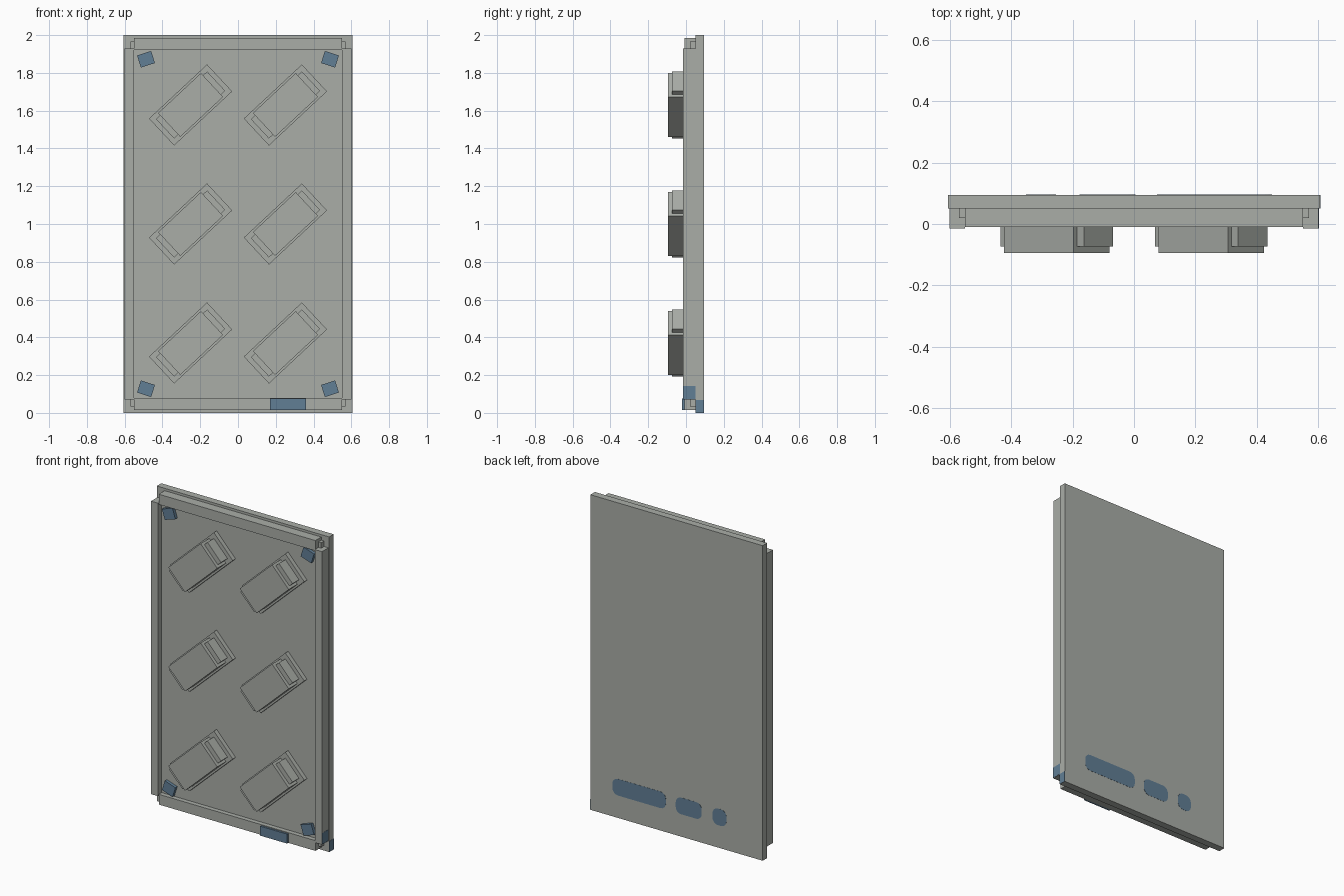
import bpy
import bmesh
from math import radians, sin, cos, pi

cube = bpy.data.objects.get("Cube")
if cube:
    bpy.data.objects.remove(cube)


def make_material(name, colour):
    mat = bpy.data.materials.new(name)
    mat.use_nodes = True
    mat.diffuse_color = colour
    mat.node_tree.nodes["Principled BSDF"].inputs["Base Color"].default_value = colour
    return mat


GREY = make_material("warm grey", (0.40, 0.42, 0.39, 1))
BLUE = make_material("slate blue", (0.12, 0.21, 0.30, 1))


def add_object(name, bm, mat, location, turn=0):
    mesh = bpy.data.meshes.new(name)
    bmesh.ops.recalc_face_normals(bm, faces=bm.faces)
    bm.to_mesh(mesh)
    bm.free()
    mesh.materials.append(mat)
    obj = bpy.data.objects.new(name, mesh)
    obj.location = location
    # a positive turn is anticlockwise as seen from the front
    obj.rotation_euler.y = -radians(turn)
    bpy.context.collection.objects.link(obj)
    return obj


def box(name, mat, x, z, width, height, y_front, y_back, turn=0):
    bm = bmesh.new()
    bmesh.ops.create_cube(bm, size=1)
    bmesh.ops.scale(bm, vec=(width, y_back - y_front, height), verts=bm.verts)
    return add_object(name, bm, mat, (x, (y_front + y_back) / 2, z), turn)


def rounded_plate(name, mat, x, z, width, height, radius, y, depth, steps=4):
    bm = bmesh.new()
    verts = []
    for i, (sx, sz) in enumerate(((1, 1), (-1, 1), (-1, -1), (1, -1))):
        for k in range(steps + 1):
            a = (i + k / steps) * pi / 2
            verts.append(bm.verts.new((sx * (width / 2 - radius) + radius * cos(a), 0,
                                       sz * (height / 2 - radius) + radius * sin(a))))
    face = bm.faces.new(verts)
    ext = bmesh.ops.extrude_face_region(bm, geom=[face])["geom"]
    bmesh.ops.translate(bm, vec=(0, depth, 0),
                        verts=[v for v in ext if isinstance(v, bmesh.types.BMVert)])
    return add_object(name, bm, mat, (x, y, z))


# Back panel and the recessed board on its front
box("back_panel", GREY, 0, 1, 1.21, 2, 0.05, 0.095)
box("inner_board", GREY, 0, 1, 1.14, 1.93, 0.02, 0.05)

# Frame rails
for side, sx in (("left", 1), ("right", -1)):
    box(side + "_rail", GREY, sx * 0.575, 1, 0.05, 1.86, -0.015, 0.05)
for end, sz in (("top", 1), ("bottom", -1)):
    box(end + "_rail", GREY, 0, 1 + sz * 0.9525, 1.1, 0.065, -0.009, 0.05)

# Six slanted modules, each a base plate, a low block and a tall block
for row in (-1, 0, 1):
    for col in (-1, 1):
        x, z = col * 0.251, 1 + row * 0.63
        box("module_base", GREY, x, z, 0.42, 0.195, -0.008, 0.02, 43)
        box("module_low_block", GREY, x, z, 0.37, 0.14, -0.073, 0, 43)
        box("module_tall_block", GREY, x, z, 0.31, 0.172, -0.095, 0, 43)

# Tilted corner pads
for sx in (-1, 1):
    for sz in (-1, 1):
        box("corner_pad", BLUE, sx * 0.487, 1 + sz * 0.872, 0.078, 0.067,
            0, 0.02, -sx * sz * 18)

# Front tag on the bottom rail and side marks on the left edge
box("front_tag", BLUE, 0.265, 0.045, 0.19, 0.06, -0.021, -0.008)
box("rail_side_mark", BLUE, 0.6, 0.107, 0.003, 0.07, -0.015, 0.05)
box("panel_side_mark", BLUE, 0.605, 0.034, 0.002, 0.068, 0.05, 0.095)

# Rounded marks on the back
for x, width in ((0.262, 0.375), (-0.086, 0.182), (-0.302, 0.098)):
    rounded_plate("back_mark", BLUE, x, 0.195, width, 0.105, 0.038, 0.094, 0.002)
